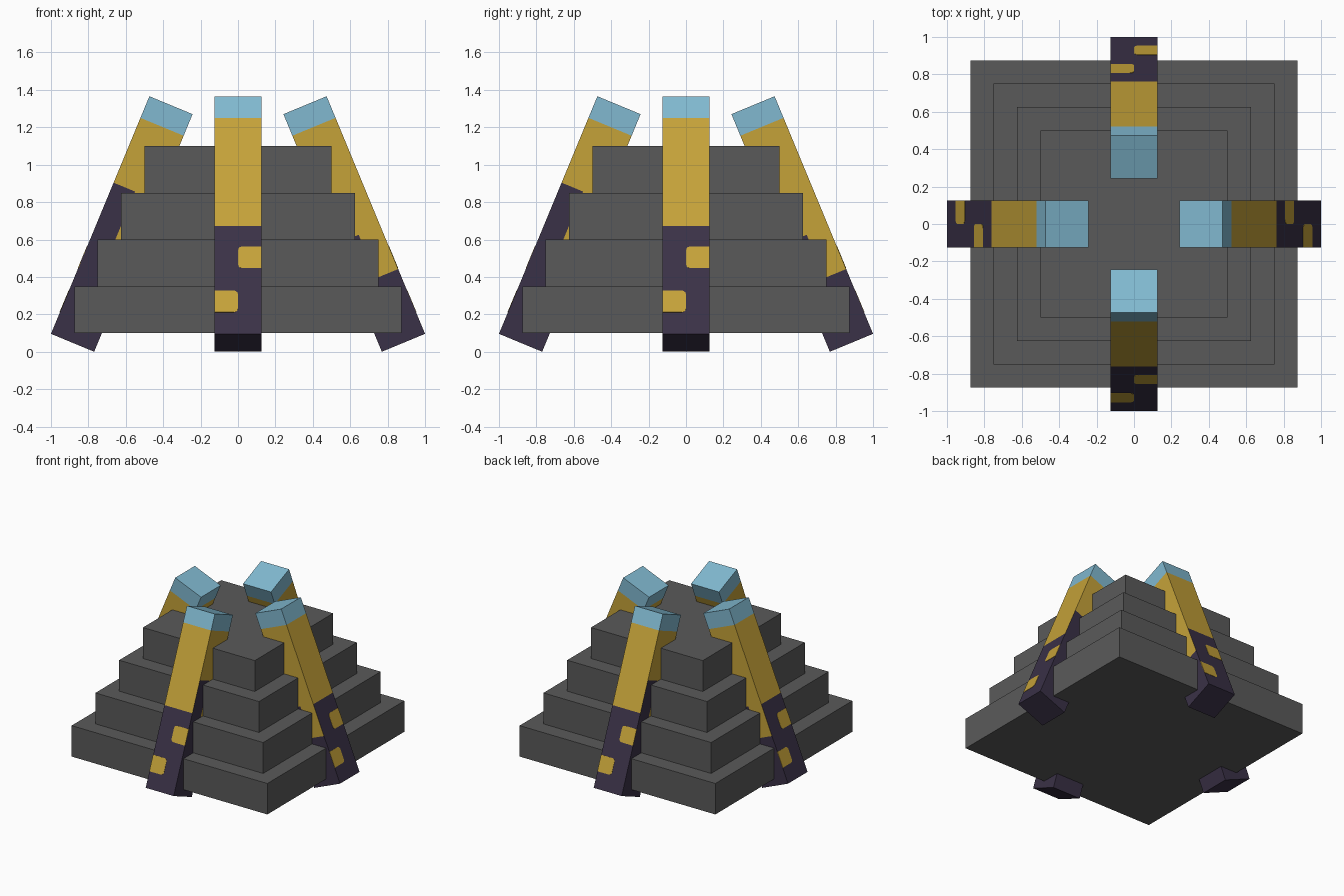
import bpy, bmesh
from math import radians, sin
from mathutils import Matrix, Vector

cube = bpy.data.objects.get("Cube")
if cube:
    bpy.data.objects.remove(cube, do_unlink=True)


def material(name, rgb):
    linear = [((c / 255 + 0.055) / 1.055) ** 2.4 for c in rgb] + [1]
    mat = bpy.data.materials.new(name)
    mat.use_nodes = True
    mat.diffuse_color = linear
    mat.node_tree.nodes["Principled BSDF"].inputs["Base Color"].default_value = linear
    return mat


GREY = material("stone grey", (90, 90, 90))
PURPLE = material("dark purple", (58, 49, 71))
GOLD = material("ochre gold", (197, 162, 57))
BLUE = material("pale blue", (129, 185, 208))


def box(bm, low, high):
    """Add a box between two opposite corners."""
    low, high = Vector(low), Vector(high)
    place = Matrix.Translation((low + high) / 2) @ Matrix.Diagonal((*(high - low), 1))
    bmesh.ops.create_cube(bm, size=1, matrix=place)


def finish(bm, name, mats, matrix=Matrix()):
    bm.transform(matrix)
    mesh = bpy.data.meshes.new(name)
    bm.to_mesh(mesh)
    bm.free()
    for mat in mats:
        mesh.materials.append(mat)
    obj = bpy.data.objects.new(name, mesh)
    bpy.context.collection.objects.link(obj)


# Stepped stone body
STEP = 0.25
for i in range(4):
    half, z = 0.875 - i * STEP / 2, 0.1 + i * STEP
    bm = bmesh.new()
    box(bm, (-half, -half, z), (half, half, z + STEP))
    finish(bm, f"stone_tier_{i + 1}", [GREY])

# Leaning arms: local z runs along the arm, local y = 0 is the outer face
WIDTH, LENGTH, LEAN = 0.25, 1.375, radians(22.5)
HALF = WIDTH / 2


def arm_colour(face):
    """0 purple foot, 1 gold shaft, 2 blue tip; the two sides step differently."""
    c, nx = face.calc_center_median(), face.normal.x
    if c.z > 1.25:
        return 2
    top = 0.625
    if nx > 0.5:
        top = 0.875 if c.y < HALF else 0.375
    elif nx < -0.5:
        top = 0.375 if c.y < HALF else 0.625
    return 0 if c.z < top else 1


def build_arm(name, matrix):
    bm = bmesh.new()
    box(bm, (-HALF, 0, 0), (HALF, WIDTH, LENGTH))
    cuts = [((0, 0, z), (0, 0, 1)) for z in (0.375, 0.625, 0.875, 1.25)]
    cuts.append(((0, HALF, 0), (0, 1, 0)))
    for point, normal in cuts:
        bmesh.ops.bisect_plane(bm, geom=bm.verts[:] + bm.edges[:] + bm.faces[:],
                               plane_co=point, plane_no=normal)
    bm.normal_update()
    for face in bm.faces:
        face.material_index = arm_colour(face)
    bmesh.ops.dissolve_limit(bm, angle_limit=0.01, verts=bm.verts[:],
                             edges=bm.edges[:], delimit={'MATERIAL'})
    finish(bm, name, [PURPLE, GOLD, BLUE], matrix)


def build_spot(name, side, z, matrix):
    """Thin gold plate with its corners rounded along the arm's middle line."""
    bm = bmesh.new()
    box(bm, (min(0, side * HALF), -0.002, z), (max(0, side * HALF), 0.002, z + HALF))
    middle = [e for e in bm.edges if all(abs(v.co.x) < 0.001 for v in e.verts)
              and abs(e.verts[0].co.y - e.verts[1].co.y) > 0.001]
    bmesh.ops.bevel(bm, geom=middle, offset=0.022, segments=3,
                    profile=0.5, affect='EDGES')
    finish(bm, name, [GOLD], matrix)


tilt = Matrix.Translation((0, -1, WIDTH * sin(LEAN))) @ Matrix.Rotation(-LEAN, 4, 'X')
for i, place in enumerate(("front", "left", "back", "right")):
    matrix = Matrix.Rotation(radians(90 * i), 4, 'Z') @ tilt
    build_arm(f"{place}_arm", matrix)
    build_spot(f"{place}_lower_spot", -1, 0.125, matrix)
    build_spot(f"{place}_upper_spot", 1, 0.38, matrix)
